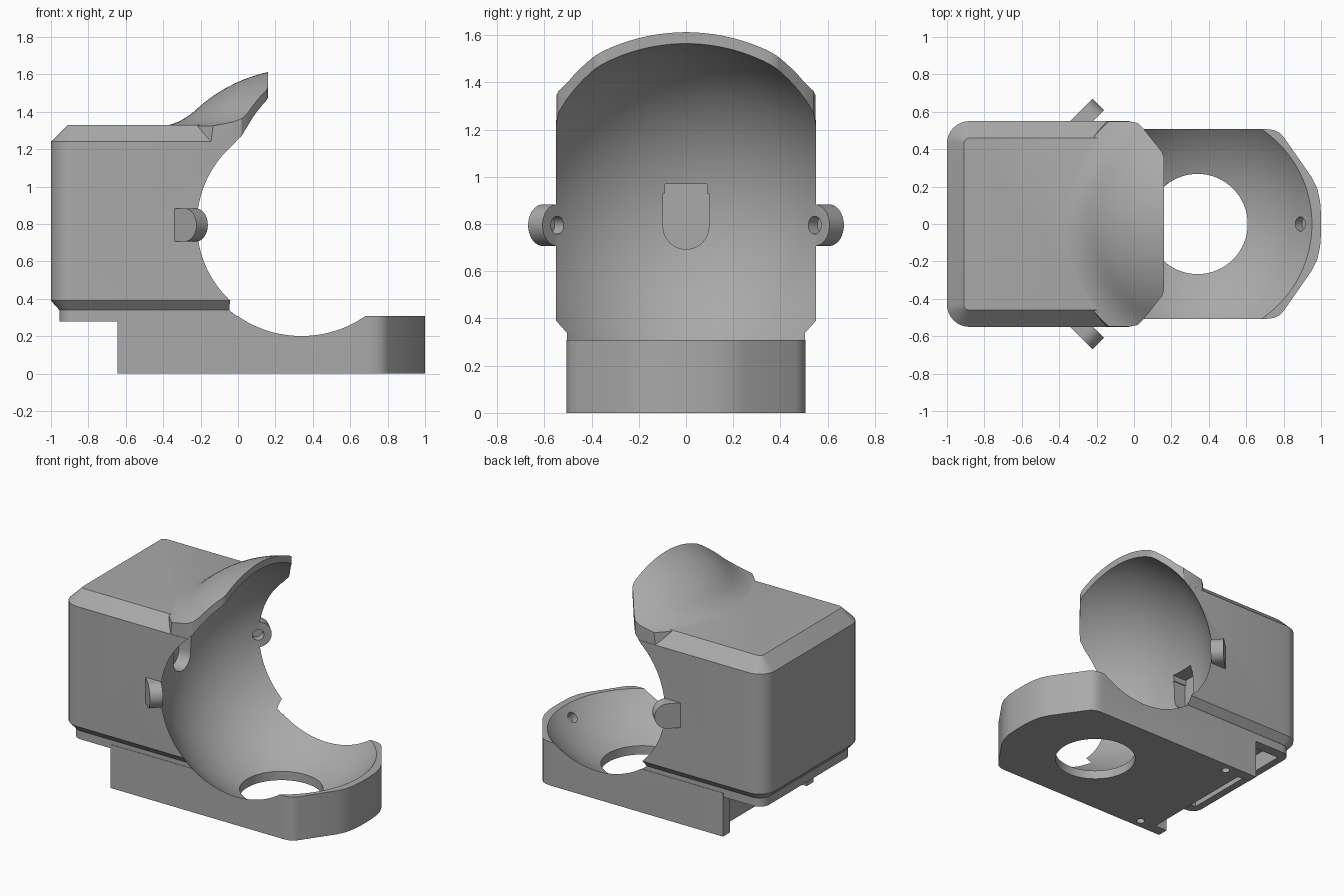
import bpy, bmesh, math
from mathutils import Matrix, Vector

if "Cube" in bpy.data.objects:
    bpy.data.objects.remove(bpy.data.objects["Cube"])

CX, CZ, R = 0.34, 0.80, 0.785      # centre and radius of the round cavity

grey = bpy.data.materials.new("mid_grey")
grey.diffuse_color = (0.4, 0.4, 0.4, 1)
grey.use_nodes = True
grey.node_tree.nodes["Principled BSDF"].inputs["Base Color"].default_value = grey.diffuse_color


def make(name, bm, matrix=None):
    if matrix:
        bmesh.ops.transform(bm, matrix=matrix, verts=bm.verts)
    bmesh.ops.recalc_face_normals(bm, faces=bm.faces)
    me = bpy.data.meshes.new(name)
    bm.to_mesh(me)
    bm.free()
    me.materials.append(grey)
    ob = bpy.data.objects.new(name, me)
    bpy.context.scene.collection.objects.link(ob)
    return ob


def loft(name, layers, matrix=None):
    """Solid through a stack of (outline, z) layers with equal point counts."""
    bm = bmesh.new()
    rings = [[bm.verts.new((x, y, z)) for x, y in pts] for pts, z in layers]
    n = len(rings[0])
    for a, b in zip(rings, rings[1:]):
        for i in range(n):
            j = (i + 1) % n
            bm.faces.new((a[i], a[j], b[j], b[i]))
    bm.faces.new(rings[0][::-1])
    bm.faces.new(rings[-1])
    return make(name, bm, matrix)


def prism(name, pts, z0, z1, matrix=None):
    return loft(name, [(pts, z0), (pts, z1)], matrix)


def box(name, x0, x1, y0, y1, z0, z1):
    return prism(name, [(x0, y0), (x1, y0), (x1, y1), (x0, y1)], z0, z1)


def circle(r, n=48, cx=0, cy=0):
    return [(cx + r * math.cos(2 * math.pi * i / n),
             cy + r * math.sin(2 * math.pi * i / n)) for i in range(n)]


def combine(target, tool, op):
    mod = target.modifiers.new(op, 'BOOLEAN')
    mod.operation, mod.object, mod.solver = op, tool, 'EXACT'
    bpy.context.view_layer.objects.active = target
    bpy.ops.object.modifier_apply(modifier=mod.name)
    bpy.data.objects.remove(tool)


def mirrored(half):
    return half + [(x, -y) for x, y in reversed(half)]


def body_outline(d):
    """Plan of the body, inset by d: angled front corners, rounded back ones."""
    w, r = 0.55 - d, max(0.12 - d, 0.03)
    half = [(x, min(y, w)) for x, y in
            [(.16, .355), (.15, .385), (.05, .51), (.02, .54), (-.03, .55)]]
    for i in range(9):
        a = math.pi / 2 * (1 + i / 8)
        half.append((-1 + d + r + r * math.cos(a), w - r + r * math.sin(a)))
    return mirrored(half)


# main body block with chamfered top and bottom edges
housing = loft("housing", [(body_outline(.045), .34), (body_outline(0), .39),
                           (body_outline(0), 1.24), (body_outline(.09), 1.33)])

# hood: round outer shell flaring into the top, trimmed to the body plan
profile = [(.70, .95), (.735, 1.2), (.725, 1.325), (.69, 1.335),
           (.65, 1.35), (.61, 1.375)]
for i in range(15):
    a = math.radians(46 + 44 * i / 14)
    profile.append((max(.832 * math.cos(a), .002), CZ + .832 * math.sin(a)))
hood = loft("hood", [(circle(r, 112, CX), z) for r, z in profile])
combine(hood, prism("hood_trim", body_outline(.001), .9, 1.8), 'INTERSECT')
combine(housing, hood, 'UNION')

# lip under the body
combine(housing, prism("lip", body_outline(.046), .28, .36), 'UNION')

# base plate with angled, softly rounded front
base_half = [(1, .05), (.995, .12), (.98, .19), (.95, .25), (.80, .465),
             (.78, .487), (.75, .502), (.71, .507), (-.645, .507)]
combine(housing, prism("base", mirrored(base_half), 0, .308), 'UNION')

# side ears: round-ended plates set at 45 degrees
s = math.sqrt(.5)
ear_pts = [(.088 * math.cos(a), .088 * math.sin(a)) for a in
           [math.radians(-90 + 180 * i / 24) for i in range(25)]]
ear_pts += [(-.15, .088), (-.15, -.088)]


def ear_matrix(side):
    return Matrix(((s, 0, s, -.254), (s * side, 0, -s * side, .576 * side),
                   (0, 1, 0, .795), (0, 0, 0, 1)))


for side in (1, -1):
    combine(housing, prism("ear", ear_pts, -.043, .043, ear_matrix(side)), 'UNION')

# round cavity
bm = bmesh.new()
bmesh.ops.create_uvsphere(bm, u_segments=112, v_segments=64, radius=R)
cavity = make("cavity_cutter", bm, Matrix.Translation((CX, 0, CZ)))
combine(housing, cavity, 'DIFFERENCE')

# large hole through the base
combine(housing, prism("hole_cutter", circle(.268, 64, CX), -.1, .4), 'DIFFERENCE')

# shallow round-bottomed slot at the back of the cavity
slot = [(.097 * math.cos(a), .79 + .097 * math.sin(a)) for a in
        [math.pi + math.pi * i / 20 for i in range(21)]]
slot += [(.097, .93), (.09, .93), (.09, .97), (-.09, .97), (-.09, .93), (-.097, .93)]
to_yz = Matrix(((0, 0, 1, 0), (1, 0, 0, 0), (0, 1, 0, 0), (0, 0, 0, 1)))
combine(housing, prism("slot_cutter", slot, -.53, -.2, to_yz), 'DIFFERENCE')

# pocket under the lip and notch in the back of the base
combine(housing, box("pocket_cutter", -.90, -.55, -.43, .43, -.1, .40), 'DIFFERENCE')

# blind holes: ears, front rim, underside screws
for side in (1, -1):
    combine(housing, prism("ear_hole", circle(.038, 24), -.01, .12,
                           ear_matrix(side)), 'DIFFERENCE')
    combine(housing, prism("screw_hole", circle(.028, 24, -.43, .445 * side),
                           -.1, .12), 'DIFFERENCE')
rim = Vector((.89, 0, CZ - math.sqrt(R * R - .55 ** 2)))
aim = (rim - Vector((CX, 0, CZ))).normalized()
turn = Matrix.Translation(rim) @ aim.to_track_quat('Z', 'Y').to_matrix().to_4x4()
combine(housing, prism("rim_hole", circle(.038, 24), -.06, .05, turn), 'DIFFERENCE')

# smooth curved areas, keep edges sharp
bpy.ops.object.select_all(action='DESELECT')
housing.select_set(True)
bpy.context.view_layer.objects.active = housing
bpy.ops.object.shade_smooth_by_angle(angle=math.radians(25))
